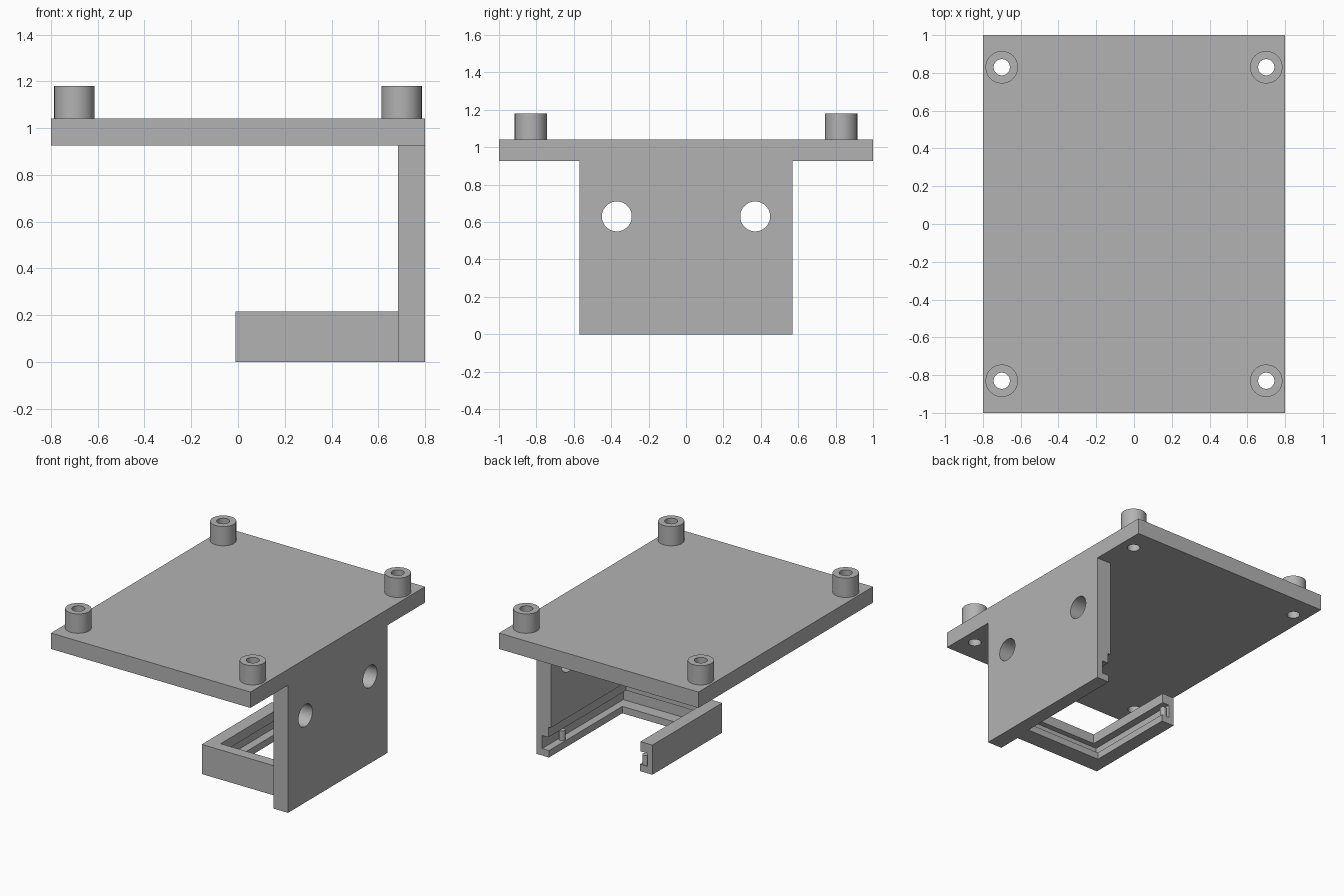
import bpy
import math

cube = bpy.data.objects.get("Cube")
if cube:
    bpy.data.objects.remove(cube, do_unlink=True)

grey = bpy.data.materials.new("matte_grey")
grey.use_nodes = True
colour = (0.45, 0.45, 0.45, 1)
grey.diffuse_color = colour
grey.node_tree.nodes["Principled BSDF"].inputs["Base Color"].default_value = colour


def box(name, x, y, z):
    """Box from (min, max) pairs."""
    bpy.ops.mesh.primitive_cube_add(size=1)
    ob = bpy.context.object
    ob.name = name
    ob.location = [(a + b) / 2 for a, b in (x, y, z)]
    ob.scale = [b - a for a, b in (x, y, z)]
    bpy.ops.object.transform_apply(location=True, scale=True)
    ob.data.materials.append(grey)
    return ob


def rod(name, radius, x, y, z, depth, along_x=False):
    """Cylinder centred on (x, y, z)."""
    turn = (0, math.pi / 2, 0) if along_x else (0, 0, 0)
    bpy.ops.mesh.primitive_cylinder_add(vertices=48, radius=radius, depth=depth,
                                        location=(x, y, z), rotation=turn)
    ob = bpy.context.object
    ob.name = name
    ob.data.materials.append(grey)
    return ob


def cut(target, cutters):
    """Subtract cutters, then delete them."""
    bpy.context.view_layer.objects.active = target
    for c in cutters:
        mod = target.modifiers.new("cut", "BOOLEAN")
        mod.operation, mod.solver, mod.object = "DIFFERENCE", "EXACT", c
        bpy.ops.object.modifier_apply(modifier=mod.name)
        bpy.data.objects.remove(c, do_unlink=True)


def smooth(ob):
    bpy.ops.object.select_all(action="DESELECT")
    ob.select_set(True)
    bpy.context.view_layer.objects.active = ob
    bpy.ops.object.shade_smooth_by_angle(angle=math.radians(30))


def channel():
    """Cutters for the slide-in channel: top opening, slot, bottom opening."""
    return [
        box("top_opening", (0.085, 0.705), (-0.32, 0.7), (0.13, 0.22)),
        box("slot", (0.03, 0.755), (-0.36, 0.71), (0.05, 0.145)),
        box("bottom_opening", (0.09, 0.70), (-0.27, 0.72), (-0.1, 0.06)),
    ]


corners = [(sx * 0.7, sy * 0.83) for sx in (-1, 1) for sy in (-1, 1)]

# Top plate with a bore under each standoff
plate = box("top_plate", (-0.8, 0.8), (-1, 1), (0.925, 1.04))
cut(plate, [rod("bore", 0.043, x, y, 1, 0.5) for x, y in corners])
smooth(plate)

# Hollow standoffs
for i, (x, y) in enumerate(corners):
    post = rod(f"standoff_{i + 1}", 0.086, x, y, 1.11, 0.14)
    cut(post, [rod("bore", 0.043, x, y, 1.1, 0.5)])
    smooth(post)

# Side wall with two round holes and one side of the channel
wall = box("side_wall", (0.685, 0.8), (-0.57, 0.57), (0, 0.925))
cut(wall, [rod("hole", 0.08, 0.74, y, 0.63, 0.4, True) for y in (-0.37, 0.37)])
cut(wall, channel())
smooth(wall)

# U-shaped tray, open at the back
tray = box("tray_frame", (-0.01, 0.685), (-0.4, 0.4), (0, 0.215))
cut(tray, channel())

# Retaining pins near the open end of the slot
for name, x in (("wall_pin", 0.73), ("arm_pin", 0.06)):
    smooth(rod(name, 0.022, x, 0.375, 0.085, 0.07))
